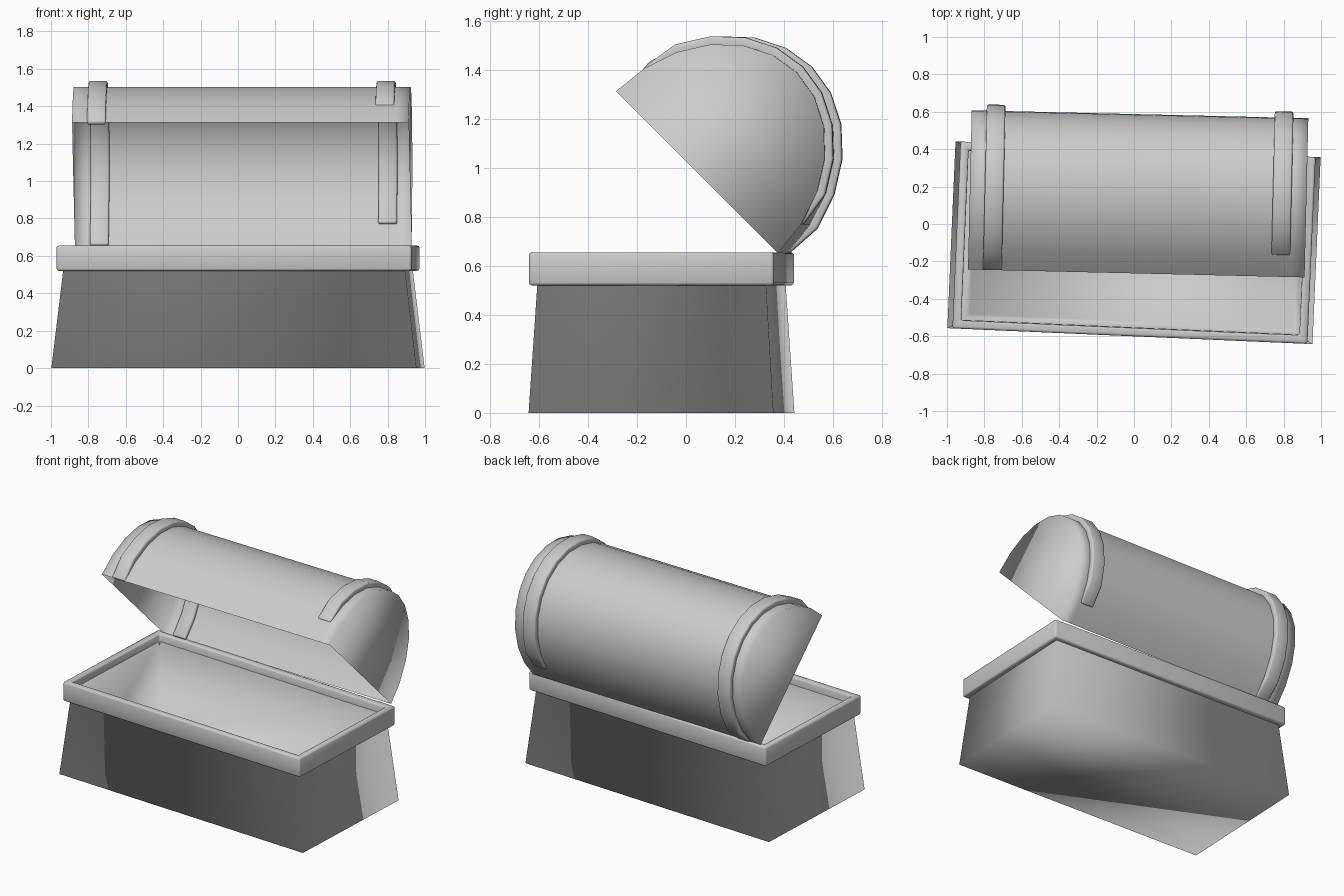
import bpy, bmesh
from math import cos, sin, pi, sqrt, radians
from mathutils import Matrix, Vector

cube = bpy.data.objects.get("Cube")
if cube:
    bpy.data.objects.remove(cube, do_unlink=True)

grey = bpy.data.materials.new("plain_grey")
grey.use_nodes = True
grey.diffuse_color = (0.6, 0.6, 0.6, 1)
bsdf = grey.node_tree.nodes["Principled BSDF"]
bsdf.inputs["Base Color"].default_value = (0.6, 0.6, 0.6, 1)
bsdf.inputs["Roughness"].default_value = 0.8


def finish(name, bm, matrix, bevel=0):
    """Turn a bmesh into a smooth object placed by the matrix."""
    bmesh.ops.recalc_face_normals(bm, faces=bm.faces)
    mesh = bpy.data.meshes.new(name)
    bm.to_mesh(mesh)
    bm.free()
    mesh.shade_smooth()
    mesh.materials.append(grey)
    obj = bpy.data.objects.new(name, mesh)
    bpy.context.collection.objects.link(obj)
    obj.matrix_world = matrix
    if bevel:
        mod = obj.modifiers.new("soft_edges", "BEVEL")
        mod.width, mod.segments = bevel, 2
        mod.limit_method, mod.angle_limit = "ANGLE", radians(50)


def skin(bm, loops, closed=False, caps=False):
    """Bridge equal loops of points with quads."""
    rings = [[bm.verts.new(p) for p in loop] for loop in loops]
    n = len(rings[0])
    pairs = list(zip(rings, rings[1:]))
    if closed:
        pairs.append((rings[-1], rings[0]))
    for a, b in pairs:
        for i in range(n):
            j = (i + 1) % n
            bm.faces.new((a[i], a[j], b[j], b[i]))
    if caps:
        bm.faces.new(rings[0])
        bm.faces.new(rings[-1])


def rect(hx, hy, z):
    return [(-hx, -hy, z), (hx, -hy, z), (hx, hy, z), (-hx, hy, z)]


# Chest box: tapered outside, flared into the rim, hollow inside
base_place = Matrix.Translation((0, -0.1, 0)) @ Matrix.Rotation(radians(-2.5), 4, "Z")
bm = bmesh.new()
skin(bm, [rect(0.977, 0.5, 0), rect(0.915, 0.467, 0.523),
          rect(0.935, 0.487, 0.545), rect(0.905, 0.452, 0.6),
          rect(0.86, 0.42, 0.03)], caps=True)
finish("chest_box", bm, base_place)

# Raised rim around the opening
bm = bmesh.new()
skin(bm, [rect(0.905, 0.455, 0.52), rect(0.95, 0.5, 0.52),
          rect(0.95, 0.5, 0.655), rect(0.905, 0.455, 0.655)], closed=True)
finish("chest_rim", bm, base_place, bevel=0.012)

# Open lid, tipped back 45 degrees on its hinge edge
lid_place = Matrix.Translation((0.02, 0.066, 0.982)) @ Matrix.Rotation(radians(-1.35), 4, "Z")
STEPS = 12
toward_hinge = Vector((0, 1, -1)) / sqrt(2)
toward_crown = Vector((0, 1, 1)) / sqrt(2)


def arc_point(x, step, grow=0.0):
    t = pi * step / STEPS
    return (Vector((x, 0, 0)) + toward_hinge * (0.467 + grow) * cos(t)
            + toward_crown * (0.575 + grow) * sin(t))


bm = bmesh.new()
arches = [[bm.verts.new(arc_point(x, i)) for i in range(STEPS + 1)]
          for x in (-0.9, -0.83, 0.83, 0.9)]
for a, b in zip(arches, arches[1:]):
    for i in range(STEPS):
        bm.faces.new((a[i], a[i + 1], b[i + 1], b[i]))
bm.faces.new(arches[0])
bm.faces.new(arches[-1])
finish("lid", bm, lid_place)

# Two bands wrapped over the lid, thinning out at their ends
for name, x, first, last in (("right_band", -0.77, 0, STEPS),
                             ("left_band", 0.77, 1, STEPS - 1)):
    bm = bmesh.new()
    loops = []
    for i in range(first, last + 1):
        height = 0.006 if i in (first, last) else 0.033
        loops.append([arc_point(x - 0.05, i, -0.02), arc_point(x - 0.05, i, height),
                      arc_point(x + 0.05, i, height), arc_point(x + 0.05, i, -0.02)])
    skin(bm, loops, caps=True)
    finish(name, bm, lid_place, bevel=0.01)
